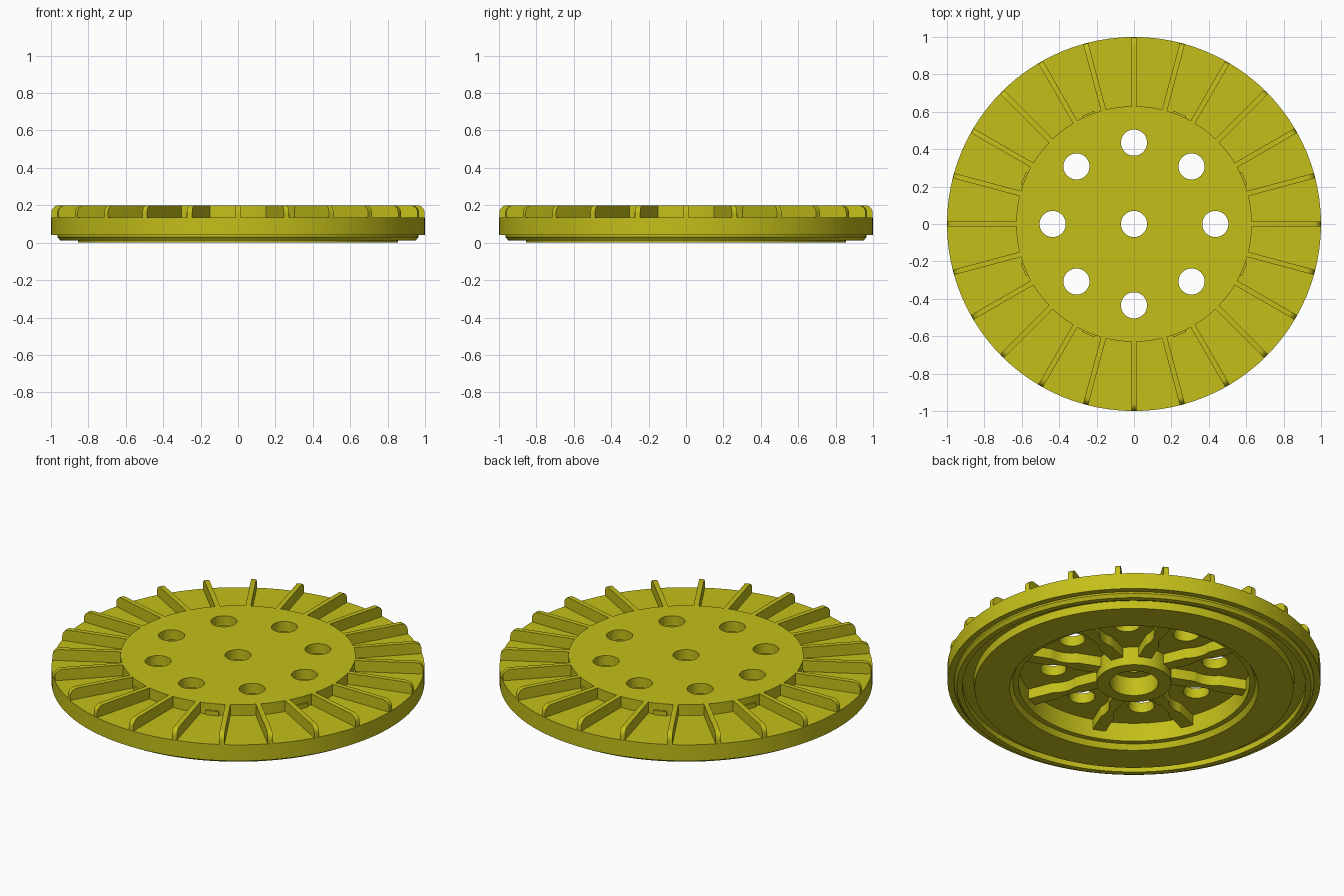
import bpy, bmesh
from math import sin, cos, pi, sqrt
from mathutils import Matrix

if "Cube" in bpy.data.objects:
    bpy.data.objects.remove(bpy.data.objects["Cube"])

SEG = 96
mat = bpy.data.materials.new("olive_yellow")
mat.diffuse_color = (0.55, 0.52, 0.01, 1)
mat.use_nodes = True
mat.node_tree.nodes["Principled BSDF"].inputs["Base Color"].default_value = mat.diffuse_color


def finish(name, bm):
    bmesh.ops.recalc_face_normals(bm, faces=bm.faces)
    me = bpy.data.meshes.new(name)
    bm.to_mesh(me)
    bm.free()
    ob = bpy.data.objects.new(name, me)
    bpy.context.collection.objects.link(ob)
    me.materials.append(mat)
    return ob


def activate(ob):
    bpy.ops.object.select_all(action='DESELECT')
    ob.select_set(True)
    bpy.context.view_layer.objects.active = ob


def smooth(ob):
    activate(ob)
    bpy.ops.object.shade_smooth_by_angle(angle=0.5)


def lathe(name, profile):
    """Closed (radius, height) loop turned around z."""
    bm = bmesh.new()
    rings = [[bm.verts.new((r * cos(2 * pi * i / SEG), r * sin(2 * pi * i / SEG), z))
              for i in range(SEG)] for r, z in profile]
    for k, a in enumerate(rings):
        b = rings[(k + 1) % len(rings)]
        for i in range(SEG):
            j = (i + 1) % SEG
            bm.faces.new((a[i], a[j], b[j], b[i]))
    return finish(name, bm)


def radial_prisms(name, outline, depth, count, offset):
    """Extrude an outline by a depth vector and repeat it around z."""
    bm = bmesh.new()
    for n in range(count):
        rot = Matrix.Rotation(offset + 2 * pi * n / count, 4, 'Z')
        face = bm.faces.new([bm.verts.new(p) for p in outline])
        ext = bmesh.ops.extrude_face_region(bm, geom=[face])['geom']
        top = [v for v in ext if isinstance(v, bmesh.types.BMVert)]
        bmesh.ops.translate(bm, verts=top, vec=depth)
        bmesh.ops.transform(bm, matrix=rot, verts=list(face.verts) + top)
    return finish(name, bm)


# Main disc: top plate, recessed fin floor, stepped rim, bottom groove, cavity, hub
disc = lathe("disc_body", [
    (0.07, 0.20), (0.63, 0.20), (0.63, 0.135), (1.0, 0.135),
    (1.0, 0.04), (0.965, 0.04), (0.965, 0.03), (0.95, 0.012),
    (0.92, 0.012), (0.92, 0.045), (0.86, 0.045), (0.855, 0.0),
    (0.667, 0.0), (0.65, 0.03), (0.62, 0.03), (0.62, 0.14),
    (0.20, 0.14), (0.20, 0.03), (0.13, 0.03), (0.13, 0.14), (0.07, 0.14)])

# Ring of eight through holes
bm = bmesh.new()
for n in range(8):
    a = n * pi / 4
    bmesh.ops.create_cone(bm, cap_ends=True, segments=40, radius1=0.07, radius2=0.07, depth=0.3,
                          matrix=Matrix.Translation((0.435 * cos(a), 0.435 * sin(a), 0.18)))
cutter = finish("hole_cutter", bm)
cutter.hide_render = True
mod = disc.modifiers.new("holes", 'BOOLEAN')
mod.object = cutter
mod.operation = 'DIFFERENCE'
mod.solver = 'EXACT'
activate(disc)
bpy.ops.object.modifier_apply(modifier="holes")
bpy.data.objects.remove(cutter)
smooth(disc)

# Top fins with a rounded outer corner
T, R = 0.014, 0.04
side = [(0.62, -T, 0.13), (0.998, -T, 0.13)]
side += [(0.998 - R + R * cos(t * pi / 12), -T, 0.2 - R + R * sin(t * pi / 12)) for t in range(7)]
side += [(0.62, -T, 0.2)]
fins = radial_prisms("top_fins", side, (0, 2 * T, 0), 24, 0)
smooth(fins)

# Underside ribs, waisted where they clear the holes
mid, gap, clear = 0.435 * cos(pi / 8), 0.435 * sin(pi / 8), 0.148


def half_width(r):
    d = clear ** 2 - (r - mid) ** 2
    return min(0.036, gap - sqrt(d)) if d > 0 else 0.036


rs = [0.18] + [mid - 0.075 + 0.0125 * k for k in range(13)] + [0.64]
plan = [(r, -half_width(r), 0.08) for r in rs] + [(r, half_width(r), 0.08) for r in reversed(rs)]
ribs = radial_prisms("underside_ribs", plan, (0, 0, 0.08), 8, pi / 8)
smooth(ribs)
